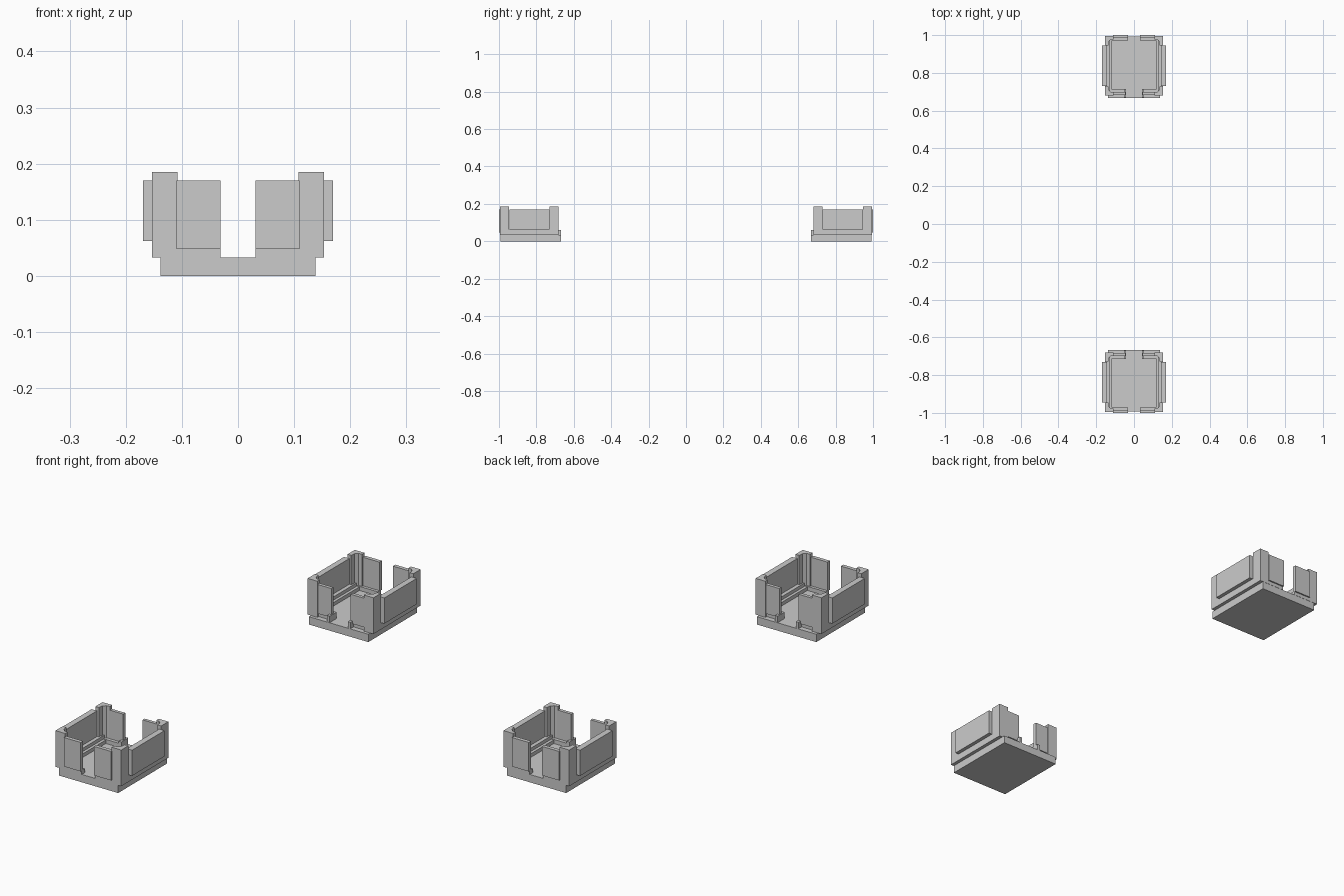
import bpy, bmesh

if "Cube" in bpy.data.objects:
    bpy.data.objects.remove(bpy.data.objects["Cube"])


def make_mesh(name, bm):
    bmesh.ops.recalc_face_normals(bm, faces=bm.faces)
    me = bpy.data.meshes.new(name)
    bm.to_mesh(me)
    bm.free()
    ob = bpy.data.objects.new(name, me)
    bpy.context.collection.objects.link(ob)
    return ob


def add_prism(bm, pts, z0, z1):
    low = [bm.verts.new((x, y, z0)) for x, y in pts]
    face = bm.faces.new(low)
    ext = bmesh.ops.extrude_face_region(bm, geom=[face])
    for v in ext["geom"]:
        if isinstance(v, bmesh.types.BMVert):
            v.co.z = z1


def prism(name, pts, z0, z1, mirror_x=True):
    """Extruded profile, repeated across x = 0 and on both units (y and -y)."""
    bm = bmesh.new()
    for sx in ((1, -1) if mirror_x else (1,)):
        for sy in (1, -1):
            add_prism(bm, [(sx * x, sy * y) for x, y in pts], z0, z1)
    return make_mesh(name, bm)


def box(name, x0, x1, y0, y1, z0, z1, mirror_x=True):
    return prism(name, [(x0, y0), (x1, y0), (x1, y1), (x0, y1)], z0, z1, mirror_x)


X = 0.153                    # outer half width of the body
Y_IN, Y_OUT = 0.681, 0.994   # inner and outer faces of one unit
Z_BASE, Z_SILL, Z_PANEL, Z_TOP = 0.033, 0.062, 0.170, 0.185

# Floor slab, narrower than the body above it
box("base_slab", -0.138, 0.138, 0.668, 0.993, 0, Z_BASE, False)

# Low side sills carrying the wall panels
box("side_sill", 0.128, X, Y_IN, Y_OUT, Z_BASE, Z_SILL)
box("side_ledge", 0.116, 0.128, 0.70, 0.975, Z_BASE, 0.048)

# Low sills at the two open ends, split by the doorway
box("outer_sill", 0.031, 0.128, 0.972, Y_OUT, Z_BASE, 0.050)
box("inner_sill", 0.045, 0.128, 0.690, 0.712, Z_BASE, 0.050)

# Small feet beside the inner doorway
box("door_foot", 0.042, 0.054, 0.669, 0.715, Z_BASE, 0.060)

# Corner posts: L-shaped with a chamfered inner corner
L_POST = [(0, 0), (0.045, 0), (0.045, 0.016), (0.030, 0.018),
          (0.019, 0.029), (0.017, 0.048), (0, 0.048)]
prism("outer_post", [(X - a, Y_OUT - b) for a, b in L_POST], Z_BASE, Z_TOP)
prism("inner_post", [(X - a, Y_IN + b) for a, b in L_POST], Z_BASE, Z_TOP)

# Proud side wall panels
box("side_panel", 0.144, 0.169, 0.730, 0.945, Z_SILL, Z_PANEL)

# Thin end panels either side of the doorways
box("outer_panel", 0.031, 0.110, 0.984, 1.0, 0.048, Z_PANEL)
box("inner_panel", 0.045, 0.110, 0.684, 0.698, 0.048, Z_PANEL)
